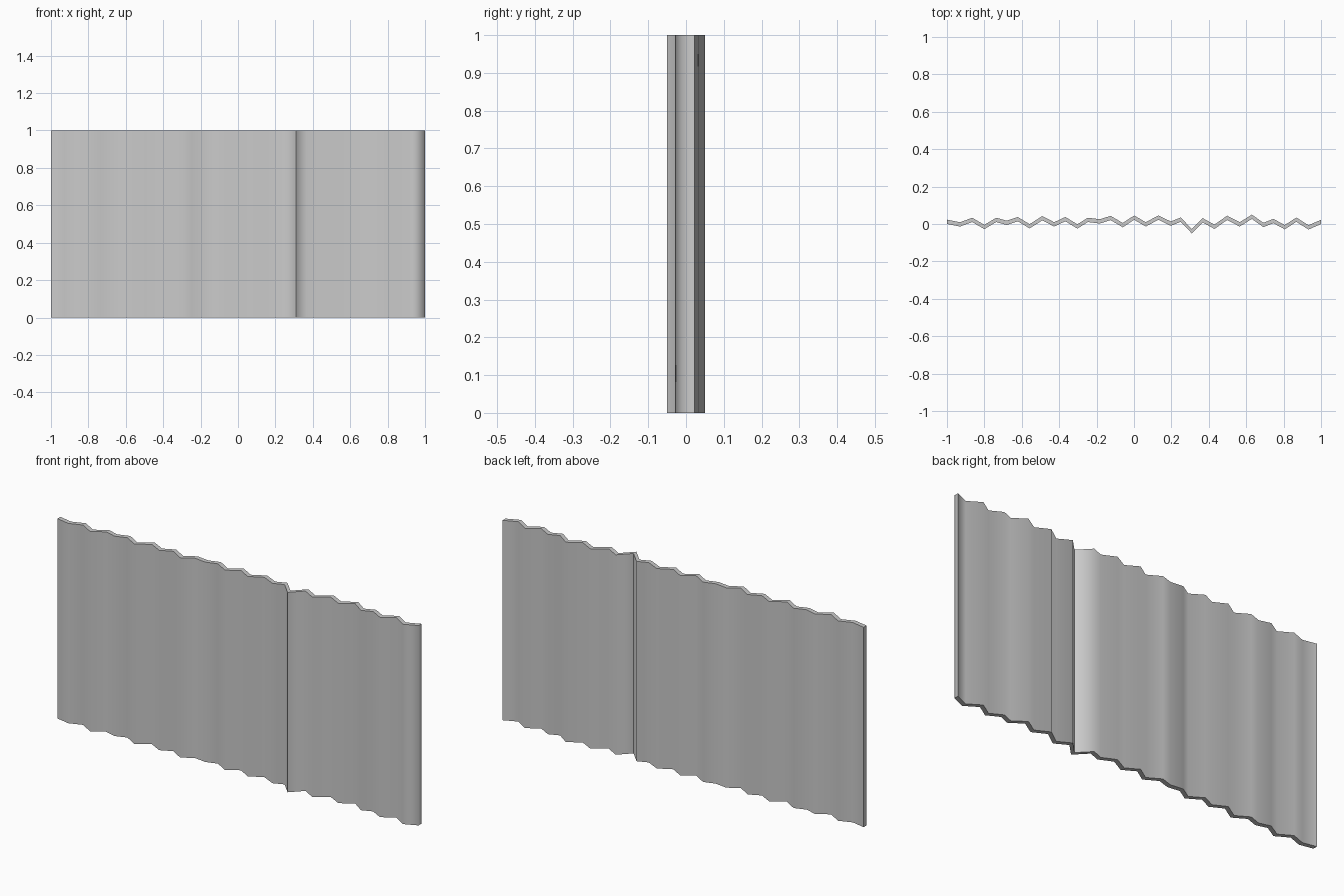
import bpy, bmesh, math

if "Cube" in bpy.data.objects:
    bpy.data.objects.remove(bpy.data.objects["Cube"])

# Centre-line of the zigzag fold (x, y), left to right
FOLD = [(-1, .012), (-.93, -.002), (-.865, .022), (-.80, -.016), (-.737, .022),
        (-.68, .006), (-.622, .026), (-.558, -.012), (-.49, .031), (-.427, -.002),
        (-.367, .026), (-.303, -.013), (-.247, .022), (-.183, .014), (-.125, .032),
        (-.06, -.006), (.001, .034), (.063, -.002), (.13, .034), (.197, .002),
        (.25, .023), (.309, -.0385), (.367, .02), (.43, -.015), (.498, .033),
        (.565, -.002), (.63, .0385), (.692, -.005), (.745, .016), (.806, -.017),
        (.868, .023), (.933, -.018), (1, .011)]
HALF = 0.0115    # half thickness of the sheet measured along y
HEIGHT = 1.0

# Corrugated sheet: strip of quads in plan, extruded upward
bm = bmesh.new()
front = [bm.verts.new((x, y - HALF, 0)) for x, y in FOLD]
back = [bm.verts.new((x, y + HALF, 0)) for x, y in FOLD]
for i in range(len(FOLD) - 1):
    bm.faces.new((front[i], front[i + 1], back[i + 1], back[i]))
res = bmesh.ops.extrude_face_region(bm, geom=bm.faces[:], use_keep_orig=True)
top = [g for g in res["geom"] if isinstance(g, bmesh.types.BMVert)]
bmesh.ops.translate(bm, verts=top, vec=(0, 0, HEIGHT))
bmesh.ops.recalc_face_normals(bm, faces=bm.faces[:])

mesh = bpy.data.meshes.new("corrugated_sheet")
bm.to_mesh(mesh)
bm.free()
sheet = bpy.data.objects.new("corrugated_sheet", mesh)
bpy.context.collection.objects.link(sheet)

# Shallow folds shade smoothly, the deep crease and rims stay sharp
bpy.context.view_layer.objects.active = sheet
sheet.select_set(True)
bpy.ops.object.shade_smooth_by_angle(angle=math.radians(75))
